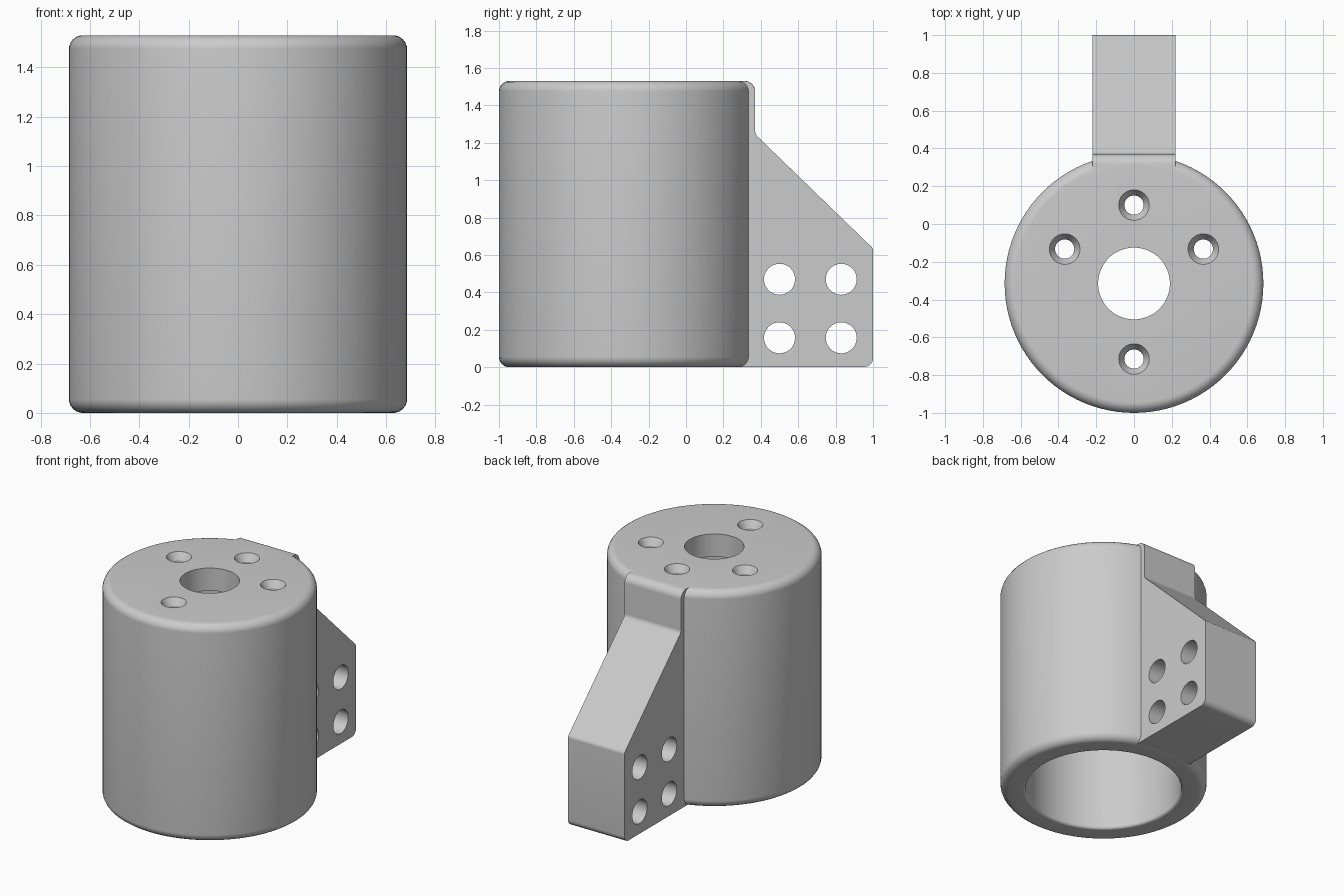
import bpy, bmesh, math
from mathutils import Matrix, Vector

cube = bpy.data.objects.get("Cube")
if cube:
    bpy.data.objects.remove(cube)

HEIGHT, RADIUS, CENTRE_Y = 1.53, 0.685, -0.315
FILLET = 0.055

# Single grey material
GREY = (0.6, 0.6, 0.6, 1)
grey = bpy.data.materials.new("plain grey")
grey.use_nodes = True
grey.diffuse_color = GREY
grey.node_tree.nodes["Principled BSDF"].inputs["Base Color"].default_value = GREY


def finish(bm, name):
    bmesh.ops.recalc_face_normals(bm, faces=bm.faces)
    mesh = bpy.data.meshes.new(name)
    bm.to_mesh(mesh)
    bm.free()
    mesh.materials.append(grey)
    obj = bpy.data.objects.new(name, mesh)
    bpy.context.collection.objects.link(obj)
    return obj


def lathe(bm, profile, y, steps):
    """Spin a closed (radius, z) loop about a vertical axis."""
    verts = [bm.verts.new((r, y, z)) for r, z in profile]
    edges = [bm.edges.new((verts[i - 1], verts[i])) for i in range(len(verts))]
    bmesh.ops.spin(bm, geom=verts + edges, cent=(0, y, 0), axis=(0, 0, 1),
                   angle=math.tau, steps=steps, use_merge=True)
    bmesh.ops.remove_doubles(bm, verts=bm.verts, dist=1e-5)


def rounded(points, steps=6):
    """Round each (a, b, radius) corner of a closed outline."""
    out = []
    for i, (a, b, r) in enumerate(points):
        p = Vector((a, b))
        if r == 0:
            out.append(p)
            continue
        u = (Vector(points[i - 1][:2]) - p).normalized()
        v = (Vector(points[(i + 1) % len(points)][:2]) - p).normalized()
        half = math.acos(u.dot(v)) / 2
        mid = p + (u + v).normalized() * (r / math.sin(half))
        reach = r / math.tan(half)
        start, end = p + u * reach - mid, p + v * reach - mid
        out += [mid + start.lerp(end, k / steps).normalized() * r for k in range(steps + 1)]
    return out


def cut(target, cutter):
    cutter.hide_render = True
    mod = target.modifiers.new("holes", "BOOLEAN")
    mod.operation, mod.solver, mod.object = "DIFFERENCE", "EXACT", cutter
    bpy.ops.object.select_all(action="DESELECT")
    target.select_set(True)
    bpy.context.view_layer.objects.active = target
    bpy.ops.object.modifier_apply(modifier=mod.name)
    bpy.data.objects.remove(cutter)
    bpy.ops.object.shade_smooth_by_angle(angle=math.radians(30))


# Hollow housing, open below, with a thick pierced top plate
BORE, SHAFT, PLATE_Z = 0.515, 0.19, HEIGHT - 0.16
bm = bmesh.new()
lathe(bm, rounded([(BORE, 0, 0.02), (RADIUS, 0, FILLET), (RADIUS, HEIGHT, FILLET),
                   (SHAFT, HEIGHT, 0), (SHAFT, PLATE_Z, 0), (BORE, PLATE_Z, 0)]),
      CENTRE_Y, 96)
housing = finish(bm, "housing")

# Countersunk screw holes in the top plate
bm = bmesh.new()
for x, y in [(0, 0.1), (-0.367, -0.133), (0.367, -0.133), (0, -0.715)]:
    for r1, r2, low, high in [(0.051, 0.051, PLATE_Z - 0.1, HEIGHT - 0.05),
                              (0.051, 0.081, HEIGHT - 0.05, HEIGHT),
                              (0.081, 0.081, HEIGHT, HEIGHT + 0.1)]:
        bmesh.ops.create_cone(bm, cap_ends=True, segments=32, radius1=r1, radius2=r2,
                              depth=high - low,
                              matrix=Matrix.Translation((x, y, (low + high) / 2)))
# Merge the stacked sections into one solid per hole
bmesh.ops.remove_doubles(bm, verts=bm.verts, dist=1e-5)
caps = [f for f in bm.faces if len(f.verts) > 4
        and PLATE_Z < f.calc_center_median().z < HEIGHT + 0.05]
bmesh.ops.delete(bm, geom=caps, context="FACES_ONLY")
cut(housing, finish(bm, "screw_hole_cutter"))

# Mounting bracket on the back, a flat profile extruded sideways
WIDTH = 0.44
bm = bmesh.new()
outline = rounded([(0.24, 0.002, 0), (1, 0.002, 0.045), (1, 0.635, 0.03), (0.37, 1.245, 0.04),
                   (0.37, HEIGHT - 0.001, FILLET), (0.24, HEIGHT - 0.001, 0)])
side = bm.faces.new([bm.verts.new((-WIDTH / 2, p.x, p.y)) for p in outline])
grown = bmesh.ops.extrude_face_region(bm, geom=[side])["geom"]
bmesh.ops.translate(bm, vec=(WIDTH, 0, 0),
                    verts=[v for v in grown if isinstance(v, bmesh.types.BMVert)])
# The extrusion drops the starting face when it is alone, so cap any open end
bmesh.ops.holes_fill(bm, edges=[e for e in bm.edges if e.is_boundary], sides=0)
bracket = finish(bm, "mounting_bracket")

# Four bolt holes through the bracket
bm = bmesh.new()
for y in (0.5, 0.83):
    for z in (0.157, 0.47):
        bmesh.ops.create_cone(bm, cap_ends=True, segments=40, radius1=0.083, radius2=0.083,
                              depth=WIDTH * 2, matrix=Matrix.Translation((0, y, z))
                              @ Matrix.Rotation(math.pi / 2, 4, "Y"))
cut(bracket, finish(bm, "bolt_hole_cutter"))

bpy.ops.object.select_all(action="DESELECT")
